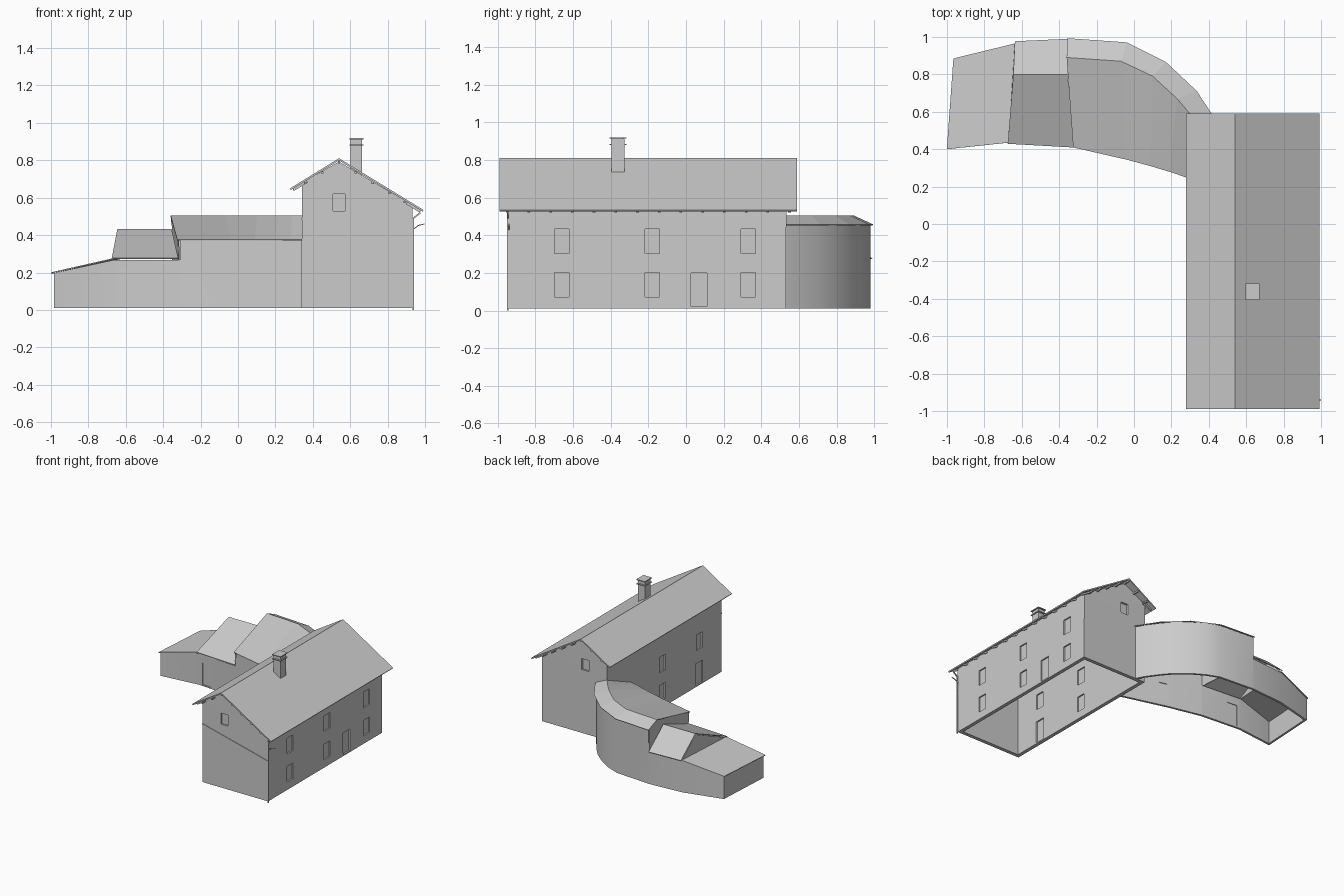
import bpy, bmesh, math
from mathutils import Vector, Matrix

cube = bpy.data.objects.get("Cube")
if cube:
    bpy.data.objects.remove(cube, do_unlink=True)

plaster = bpy.data.materials.new("light grey")
plaster.use_nodes = True
GREY = (0.6, 0.6, 0.6, 1)
plaster.diffuse_color = GREY
plaster.node_tree.nodes["Principled BSDF"].inputs["Base Color"].default_value = GREY


def add_object(name, bm):
    bmesh.ops.recalc_face_normals(bm, faces=bm.faces)
    mesh = bpy.data.meshes.new(name)
    bm.to_mesh(mesh)
    bm.free()
    mesh.materials.append(plaster)
    obj = bpy.data.objects.new(name, mesh)
    bpy.context.collection.objects.link(obj)
    return obj


def add_box(bm, centre, size, angle=0):
    m = (Matrix.Translation(centre) @ Matrix.Rotation(angle, 4, 'Z')
         @ Matrix.Diagonal((*size, 1)))
    bmesh.ops.create_cube(bm, size=1, matrix=m)


def add_bar(bm, p, q, w):
    p, q = Vector(p), Vector(q)
    d = q - p
    m = (Matrix.Translation((p + q) / 2) @ d.to_track_quat('Z', 'Y').to_matrix().to_4x4()
         @ Matrix.Diagonal((w, w, d.length, 1)))
    bmesh.ops.create_cube(bm, size=1, matrix=m)


def sheet(name, verts, faces, thickness):
    """Thin shell thickened evenly on both sides."""
    bm = bmesh.new()
    vs = [bm.verts.new(v) for v in verts]
    for f in faces:
        bm.faces.new([vs[i] for i in f])
    obj = add_object(name, bm)
    mod = obj.modifiers.new("thickness", 'SOLIDIFY')
    mod.thickness = thickness
    mod.offset = 0
    mod.use_even_offset = True
    return obj


def loft(name, rows, thickness):
    n = len(rows[0])
    faces = [(r * n + i, r * n + i + 1, (r + 1) * n + i + 1, (r + 1) * n + i)
             for r in range(len(rows) - 1) for i in range(n - 1)]
    return sheet(name, [p for row in rows for p in row], faces, thickness)


def cut_openings(wall, openings, pane_name):
    """Cut (centre, width, height, angle) openings and set a pane in each."""
    cut, panes = bmesh.new(), bmesh.new()
    for centre, w, h, angle in openings:
        add_box(cut, centre, (w, 0.1, h), angle)
        add_box(panes, centre, (w + 0.004, 0.006, h + 0.004), angle)
    add_object(pane_name, panes)
    cutter = add_object("opening_cutter", cut)
    cutter.hide_render = True
    mod = wall.modifiers.new("openings", 'BOOLEAN')
    mod.object = cutter
    mod.operation = 'DIFFERENCE'
    mod.solver = 'EXACT'
    bpy.context.view_layer.update()
    dg = bpy.context.evaluated_depsgraph_get()
    baked = bpy.data.meshes.new_from_object(wall.evaluated_get(dg))
    wall.modifiers.clear()
    wall.data = baked
    bpy.data.objects.remove(cutter, do_unlink=True)


# House walls, open underneath
BASE = 0.01
X0, X1, Y0, Y1, RIDGE = 0.355, 0.92, -0.93, 0.515, 0.54
verts = []
for y in (Y0, Y1):
    verts += [(X0, y, BASE), (X1, y, BASE), (X1, y, 0.56), (RIDGE, y, 0.793), (X0, y, 0.68)]
house = sheet("house_walls", verts,
              [(0, 1, 2, 3, 4), (5, 9, 8, 7, 6), (1, 6, 7, 2), (0, 4, 9, 5)], 0.03)
quarter = math.pi / 2
openings = [((RIDGE, y, 0.575), 0.065, 0.09, 0) for y in (Y0, Y1)]
for y in (-0.66, -0.18, 0.33):
    openings += [((X1, y, z), 0.078, 0.128, quarter) for z in (0.137, 0.368)]
openings.append(((X1, 0.07, 0.11), 0.085, 0.18, quarter))
openings += [((X0, y, 0.368), 0.078, 0.128, quarter) for y in (-0.66, -0.18)]
openings.append(((X0, -0.18, 0.137), 0.078, 0.128, quarter))
openings.append(((X0, -0.66, 0.11), 0.085, 0.18, quarter))
cut_openings(house, openings, "house_windows_and_doors")

# House roof with uneven slopes
profile = [(0.28, 0.645), (RIDGE, 0.805), (0.99, 0.53)]
loft("house_roof", [[(x, y, z) for x, z in profile] for y in (-0.99, 0.59)], 0.01)

# Rafter tails under both eaves, purlin ends under both gables
bm = bmesh.new()
for i in range(14):
    y = -0.95 + i * 1.5 / 13
    add_bar(bm, (0.90, y, 0.572), (0.975, y, 0.527), 0.014)
    add_bar(bm, (0.37, y, 0.688), (0.295, y, 0.642), 0.014)
add_object("rafter_tails", bm)
bm = bmesh.new()
for x in (0.36, 0.45, 0.54, 0.63, 0.72, 0.81, 0.89):
    z = 0.79 - (0.61 if x > RIDGE else 0.615) * abs(x - RIDGE)
    for y in (-0.955, 0.555):
        add_box(bm, (x, y, z), (0.012, 0.06, 0.012))
add_object("purlin_ends", bm)

# Sloping ledge across the front wall
bm = bmesh.new()
add_bar(bm, (0.34, -0.947, 0.488), (0.935, -0.947, 0.338), 0.009)
add_object("front_ledge", bm)

# Corner downpipe and small wall bracket
bm = bmesh.new()
pipe = [(0.975, -0.948, 0.52), (0.937, -0.948, 0.49), (0.937, -0.948, 0)]
for p, q in zip(pipe, pipe[1:]):
    add_bar(bm, p, q, 0.008)
add_object("downpipe", bm)
bm = bmesh.new()
arm = [(0.935, -0.94, 0.43), (0.965, -0.94, 0.452), (0.998, -0.94, 0.46)]
for p, q in zip(arm, arm[1:]):
    add_bar(bm, p, q, 0.005)
add_object("wall_bracket", bm)

# Chimney with two cap plates
bm = bmesh.new()
cx, cy = 0.633, -0.362
add_box(bm, (cx, cy, 0.81), (0.062, 0.07, 0.2))
for z in (0.882, 0.916):
    add_box(bm, (cx, cy, z), (0.076, 0.09, 0.007))
add_box(bm, (cx, cy, 0.9), (0.056, 0.066, 0.03))
add_object("chimney", bm)

# Curved wing walls: front, far end, then round the outside
path = [(0.36, 0.25, 0.37), (-0.04, 0.36, 0.37), (-0.305, 0.42, 0.37), (-0.31, 0.421, 0.268),
        (-0.66, 0.45, 0.268), (-0.975, 0.415, 0.198), (-0.95, 0.87, 0.198),
        (-0.635, 0.95, 0.268), (-0.35, 0.97, 0.268), (-0.345, 0.97, 0.455),
        (-0.045, 0.948, 0.455), (0.06, 0.906, 0.455), (0.16, 0.845, 0.455),
        (0.25, 0.77, 0.455), (0.315, 0.695, 0.455), (0.39, 0.59, 0.455), (0.43, 0.515, 0.455)]
wing = loft("wing_walls", [[(x, y, BASE) for x, y, z in path], path], 0.018)
cut_openings(wing, [((0.01, 0.346, 0.138), 0.068, 0.128, math.atan(-0.275)),
                    ((-0.585, 0.444, 0.11), 0.085, 0.18, math.atan(-0.083))],
             "wing_window_and_door")
bpy.ops.object.select_all(action='DESELECT')
bpy.context.view_layer.objects.active = wing
wing.select_set(True)
bpy.ops.object.shade_smooth_by_angle(angle=math.radians(30))

# Curved wing roof: inner eave, ridge, outer eave
inner = [(0.35, 0.232), (0.28, 0.25), (0.19, 0.28), (0.09, 0.31), (-0.04, 0.345), (-0.325, 0.41)]
ridge = [(0.35, 0.525), (0.29, 0.60), (0.23, 0.67), (0.10, 0.79), (-0.07, 0.87), (-0.36, 0.89)]
outer = [(0.45, 0.525), (0.41, 0.595), (0.335, 0.71), (0.17, 0.865), (-0.04, 0.97), (-0.355, 0.992)]
loft("curved_roof", [[(x, y, z) for x, y in row]
                     for row, z in ((inner, 0.375), (ridge, 0.502), (outer, 0.455))], 0.006)

# Middle saddle roof and low end roof
loft("middle_roof", [[(-0.675, 0.43, 0.275), (-0.32, 0.41, 0.275)],
                     [(-0.645, 0.80, 0.43), (-0.355, 0.80, 0.43)],
                     [(-0.637, 0.975, 0.275), (-0.355, 0.988, 0.275)]], 0.006)
loft("low_roof", [[(-1, 0.40, 0.198), (-0.67, 0.435, 0.273)],
                  [(-0.965, 0.885, 0.198), (-0.637, 0.965, 0.273)]], 0.006)

# Upright gables where the roofs step down
sheet("curved_roof_gable", [(-0.315, 0.42, 0.265), (-0.318, 0.42, 0.372), (-0.352, 0.888, 0.498),
                            (-0.35, 0.975, 0.455), (-0.35, 0.975, 0.265)],
      [(0, 1, 2, 3, 4)], 0.006)
sheet("middle_roof_gable", [(-0.665, 0.44, 0.27), (-0.642, 0.80, 0.425), (-0.635, 0.965, 0.27)],
      [(0, 1, 2)], 0.006)
